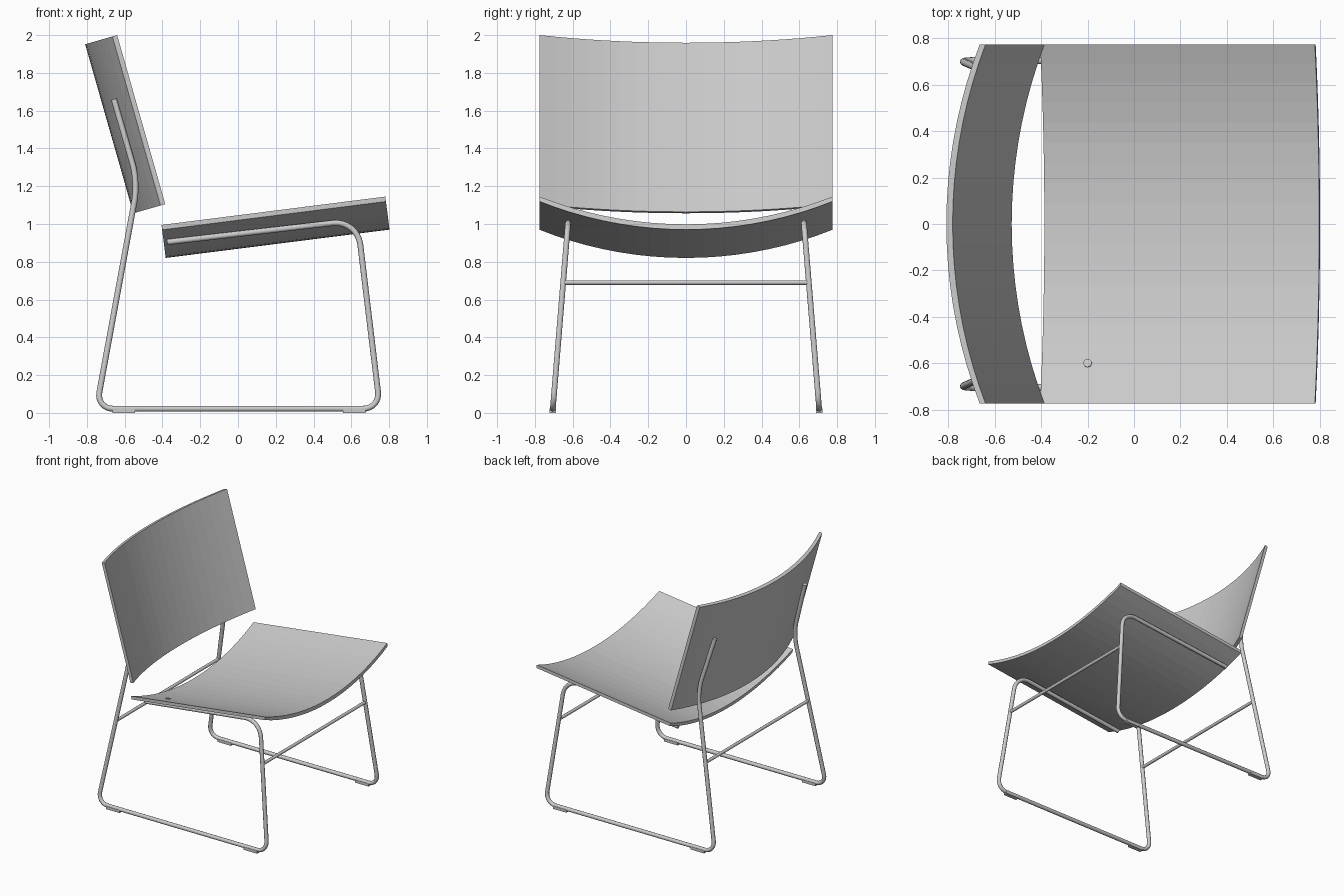
import bpy, bmesh, math
from mathutils import Vector, Matrix

cube = bpy.data.objects.get("Cube")
if cube:
    bpy.data.objects.remove(cube, do_unlink=True)

grey = bpy.data.materials.new("plain grey")
grey.use_nodes = True
grey.diffuse_color = (0.6, 0.6, 0.6, 1)
grey.node_tree.nodes["Principled BSDF"].inputs["Base Color"].default_value = (0.6, 0.6, 0.6, 1)

HALF_WIDTH = 0.775
SAG = 0.148
THICK = 0.028
BANDS = 18


def finish(name, bm):
    bmesh.ops.recalc_face_normals(bm, faces=bm.faces)
    mesh = bpy.data.meshes.new(name)
    bm.to_mesh(mesh)
    bm.free()
    mesh.materials.append(grey)
    obj = bpy.data.objects.new(name, mesh)
    bpy.context.collection.objects.link(obj)
    return obj


def curved_panel(name, start, end, normal):
    """Arc-section board swept from start to end (x, z of the upper side edge)."""
    start, end = (Vector((p[0], 0, p[1])) for p in (start, end))
    normal = Vector((normal[0], 0, normal[1])).normalized()
    radius = (HALF_WIDTH ** 2 + SAG ** 2) / (2 * SAG)
    limit = math.asin(HALF_WIDTH / radius)
    section = []
    for r, order in ((radius, 1), (radius + THICK, -1)):
        for i in range(BANDS + 1):
            a = limit * (2 * i / BANDS - 1) * order
            depth = r * math.cos(a) - radius + SAG
            # keep the two side edges upright
            y = radius * math.sin(a)
            section.append(Vector((0, y, 0)) - normal * depth)
    bm = bmesh.new()
    face = bm.faces.new([bm.verts.new(start + p) for p in section])
    swept = bmesh.ops.extrude_face_region(bm, geom=[face], use_keep_orig=True)
    moved = [v for v in swept["geom"] if isinstance(v, bmesh.types.BMVert)]
    bmesh.ops.translate(bm, verts=moved, vec=end - start)
    # offset so that the inner side edge lies on the given line
    shift = normal * (radius * math.cos(limit) - radius + SAG)
    bmesh.ops.translate(bm, verts=bm.verts, vec=shift)
    return finish(name, bm)


def tube(name, points, radius):
    data = bpy.data.curves.new(name, "CURVE")
    data.dimensions = "3D"
    data.bevel_depth = radius
    data.bevel_resolution = 3
    data.use_fill_caps = True
    spline = data.splines.new("POLY")
    spline.points.add(len(points) - 1)
    for target, p in zip(spline.points, points):
        target.co = (*p, 1)
    data.materials.append(grey)
    obj = bpy.data.objects.new(name, data)
    bpy.context.collection.objects.link(obj)
    bpy.ops.object.select_all(action="DESELECT")
    obj.select_set(True)
    bpy.context.view_layer.objects.active = obj
    bpy.ops.object.convert(target="MESH")
    bpy.ops.object.shade_smooth_by_angle(angle=math.radians(50))
    return obj


def rounded(corners, steps=8):
    """Replace inner corners (x, z, tangent length) by smooth bends."""
    pts = [Vector(c[:2]) for c in corners]
    path = [pts[0]]
    for i in range(1, len(pts) - 1):
        c, length = pts[i], corners[i][2]
        a = c + (pts[i - 1] - c).normalized() * length
        b = c + (pts[i + 1] - c).normalized() * length
        h1, h2 = a.lerp(c, 0.56), b.lerp(c, 0.56)
        for s in range(steps + 1):
            t = s / steps
            u = 1 - t
            path.append(a * u**3 + h1 * 3 * u * u * t + h2 * 3 * u * t * t + b * t**3)
    path.append(pts[-1])
    return path


def splay(z):
    """Distance of the side frame from the middle at height z."""
    return 0.705 - 0.082 * (z - 0.022)


# Seat and backrest boards
curved_panel("seat", (-0.405, 0.995), (0.78, 1.145), (-0.126, 0.992))
curved_panel("backrest", (-0.64, 2.0), (-0.385, 1.105), (0.962, 0.274))

# Bent side frames with foot pads
outline = rounded([
    (-0.657, 1.66), (-0.53, 1.22, 0.1), (-0.75, 0.022, 0.09),
    (0.752, 0.022, 0.09), (0.632, 1.02, 0.13), (-0.375, 0.904),
])
for side, label in ((1, "left"), (-1, "right")):
    tube(label + "_side_frame", [(p.x, side * splay(p.y), p.y) for p in outline], 0.0155)
    for x, end in ((-0.605, "rear"), (0.615, "front")):
        bm = bmesh.new()
        place = Matrix.Translation((x, side * 0.705, 0.011)) @ Matrix.Diagonal((0.12, 0.034, 0.022, 1))
        bmesh.ops.create_cube(bm, size=1, matrix=place)
        finish(label + "_" + end + "_foot_pad", bm)

# Cross bars joining the legs
for x, end in ((-0.627, "rear"), (0.672, "front")):
    y = splay(0.69)
    tube(end + "_cross_bar", [(x, -y, 0.69), (x, y, 0.69)], 0.0125)

# Small stud on the seat
bm = bmesh.new()
tilt = Vector((-0.126, 0.28, 0.95)).to_track_quat("Z", "Y").to_matrix().to_4x4()
bmesh.ops.create_cone(bm, cap_ends=True, segments=16, radius1=0.018, radius2=0.018, depth=0.008,
                      matrix=Matrix.Translation((-0.2, -0.6, 0.963)) @ tilt)
finish("seat_stud", bm)
